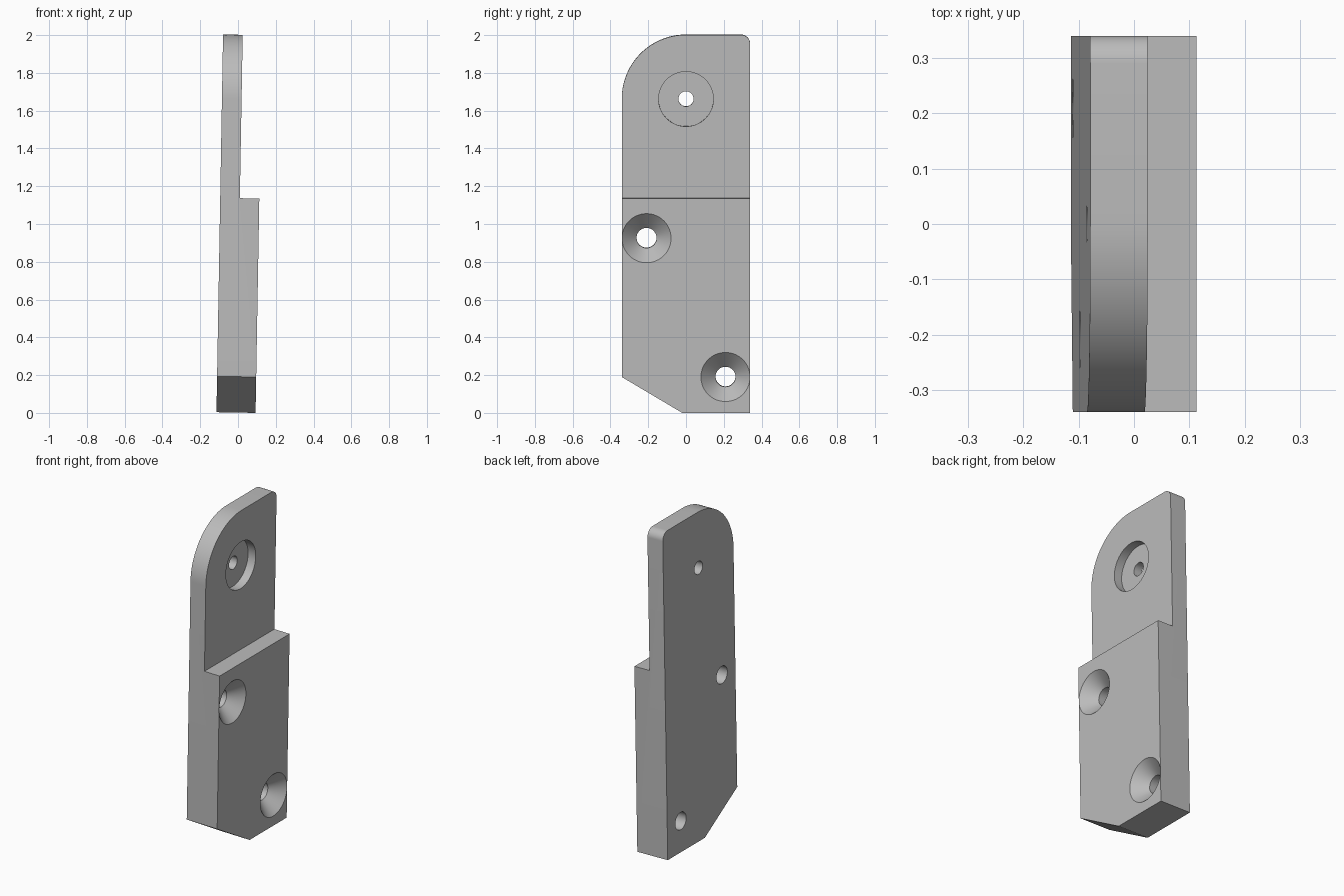
import bpy, bmesh
from math import sin, cos, pi, radians
from mathutils import Matrix

if "Cube" in bpy.data.objects:
    bpy.data.objects.remove(bpy.data.objects["Cube"], do_unlink=True)

HALF, TOP, STEP = 0.34, 2.0, 1.135     # half width, height, step height
THICK, THIN = 0.207, 0.104             # lower and upper thickness

grey = bpy.data.materials.new("plain grey")
grey.use_nodes = True
grey.diffuse_color = (0.5, 0.5, 0.5, 1)
grey.node_tree.nodes["Principled BSDF"].inputs["Base Color"].default_value = (0.5, 0.5, 0.5, 1)


def add_object(name, bm):
    bmesh.ops.recalc_face_normals(bm, faces=bm.faces)
    mesh = bpy.data.meshes.new(name)
    bm.to_mesh(mesh)
    bm.free()
    mesh.materials.append(grey)
    obj = bpy.data.objects.new(name, mesh)
    bpy.context.collection.objects.link(obj)
    return obj


def arc(cy, cz, r, start, end, n):
    angles = [radians(start + (end - start) * i / n) for i in range(n + 1)]
    return [(cy + r * cos(a), cz + r * sin(a)) for a in angles]


def prism(name, outline, x0, x1):
    bm = bmesh.new()
    face = bm.faces.new([bm.verts.new((x0, y, z)) for y, z in outline])
    new = bmesh.ops.extrude_face_region(bm, geom=[face])["geom"]
    bmesh.ops.translate(bm, vec=(x1 - x0, 0, 0),
                        verts=[v for v in new if isinstance(v, bmesh.types.BMVert)])
    return add_object(name, bm)


def drill(name, y, z, profile, n=64):
    """Turned cutter along x; profile lists (x, radius) pairs."""
    bm = bmesh.new()
    rings = [[bm.verts.new((x, y + r * cos(2 * pi * i / n), z + r * sin(2 * pi * i / n)))
              for i in range(n)] for x, r in profile]
    for a, b in zip(rings, rings[1:]):
        for i in range(n):
            j = (i + 1) % n
            bm.faces.new((a[i], a[j], b[j], b[i]))
    bm.faces.new(rings[0])
    bm.faces.new(rings[-1])
    return add_object(name, bm)


# Plate outline: chamfered lower front, large and small rounded top corners
outline = [(-HALF, 0.19), (-0.02, 0), (HALF, 0)]
outline += arc(HALF - 0.05, TOP - 0.05, 0.05, 0, 90, 12)
outline += arc(0, TOP - HALF, HALF, 90, 180, 32)
plate = prism("mounting_plate", outline, 0, THICK)

# Step, counterbored hole and two countersunk holes
step = [(-1, STEP), (1, STEP), (1, 3), (-1, 3)]
floor = THIN - 0.052
bore = [(-0.1, 0.04), (floor, 0.04), (floor, 0.145), (0.3, 0.145)]
big, small = 0.13, 0.053
sink = [(-0.1, small), (THICK - big + small, small), (THICK, big), (0.3, big)]
cutters = [prism("step_cutter", step, THIN, 0.4),
           drill("counterbore_cutter", 0, TOP - HALF, bore),
           drill("upper_countersink_cutter", -0.209, 0.925, sink),
           drill("lower_countersink_cutter", 0.209, 0.19, sink)]

bpy.context.view_layer.objects.active = plate
for cutter in cutters:
    cutter.hide_render = True
    mod = plate.modifiers.new(cutter.name, "BOOLEAN")
    mod.operation, mod.solver, mod.object = "DIFFERENCE", "EXACT", cutter
    bpy.ops.object.modifier_apply(modifier=mod.name)
    bpy.data.objects.remove(cutter, do_unlink=True)

# Slight lean of the whole plate
plate.data.transform(Matrix.Translation((-0.114, 0, 0.0036)) @ Matrix.Rotation(radians(1), 4, "Y"))

bpy.ops.object.select_all(action="DESELECT")
plate.select_set(True)
bpy.ops.object.shade_smooth_by_angle(angle=radians(30))
